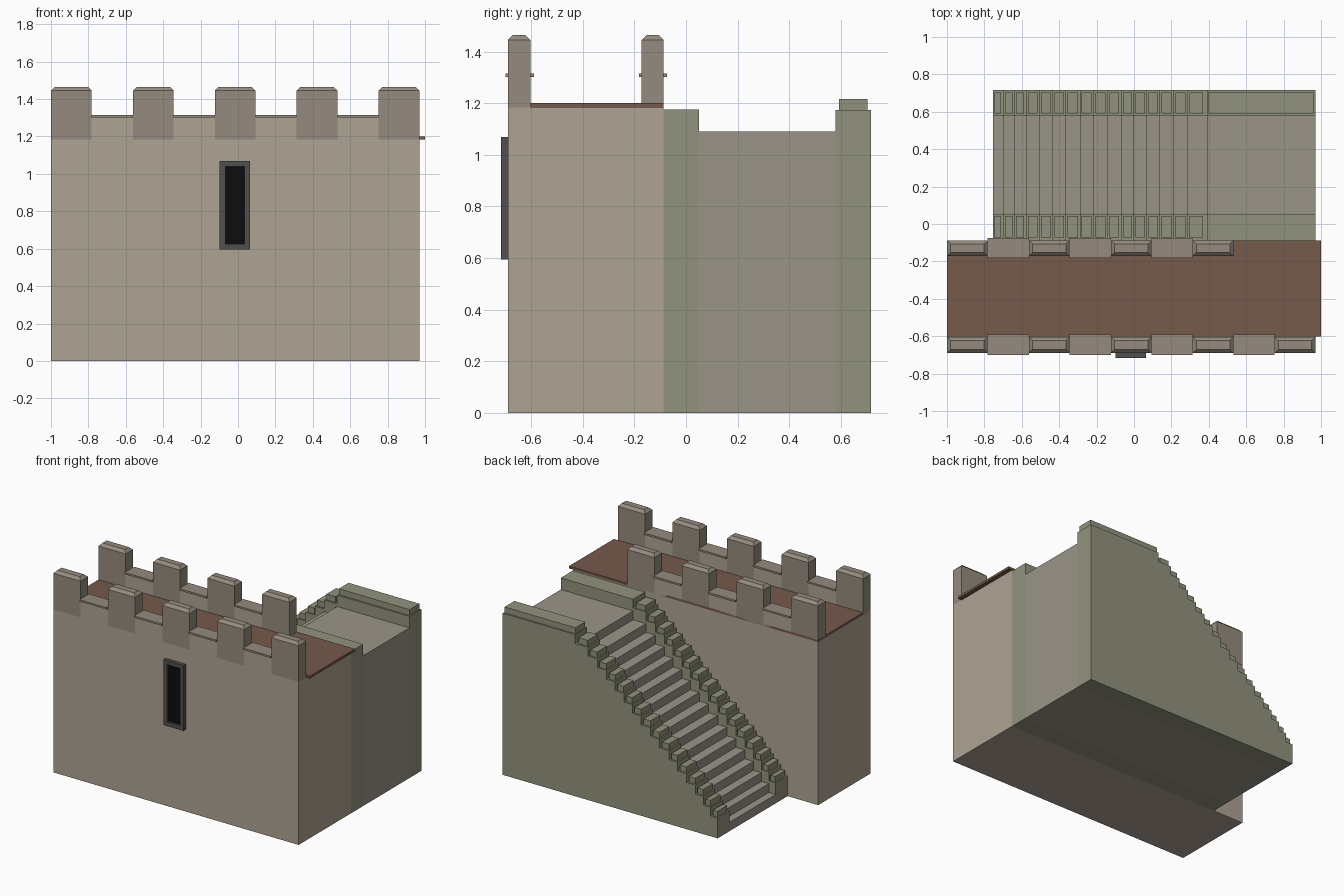
import bpy, bmesh

if "Cube" in bpy.data.objects:
    bpy.data.objects.remove(bpy.data.objects["Cube"])

def material(name, r, g, b):
    m = bpy.data.materials.new(name)
    m.diffuse_color = (r, g, b, 1)
    m.use_nodes = True
    m.node_tree.nodes["Principled BSDF"].inputs["Base Color"].default_value = m.diffuse_color
    return m

SAND = material("sandstone", 0.43, 0.37, 0.30)
MERLON = material("merlon_stone", 0.30, 0.26, 0.21)
STEP = material("step_stone", 0.33, 0.30, 0.25)
MOSS = material("mossy_stone", 0.29, 0.29, 0.21)
WOOD = material("walkway_wood", 0.18, 0.10, 0.07)
IRON = material("iron", 0.08, 0.08, 0.08)
DARK = material("dark_opening", 0.004, 0.004, 0.004)

def finish(name, bm, mat):
    bmesh.ops.recalc_face_normals(bm, faces=bm.faces)
    me = bpy.data.meshes.new(name)
    bm.to_mesh(me)
    bm.free()
    me.materials.append(mat)
    ob = bpy.data.objects.new(name, me)
    bpy.context.collection.objects.link(ob)
    return ob

def box(name, x0, x1, y0, y1, z0, z1, mat, chamfer=0):
    """Box, with optional chamfer round its top."""
    bm = bmesh.new()
    c = chamfer
    rings = [(0, z0), (0, z1)] if not c else [(0, z0), (0, z1 - c), (c, z1)]
    loops = [[bm.verts.new(p) for p in ((x0 + i, y0 + i, z), (x1 - i, y0 + i, z),
                                        (x1 - i, y1 - i, z), (x0 + i, y1 - i, z))]
             for i, z in rings]
    bm.faces.new(loops[0])
    bm.faces.new(loops[-1])
    for a, b in zip(loops, loops[1:]):
        for k in range(4):
            bm.faces.new((a[k], a[(k + 1) % 4], b[(k + 1) % 4], b[k]))
    return finish(name, bm, mat)

def extrude_xz(name, pts, y0, y1, mat):
    """Profile in x and z, extruded along y."""
    bm = bmesh.new()
    f = bm.faces.new([bm.verts.new((x, y0, z)) for x, z in pts])
    r = bmesh.ops.extrude_face_region(bm, geom=[f])
    bmesh.ops.translate(bm, vec=(0, y1 - y0, 0),
                        verts=[v for v in r["geom"] if isinstance(v, bmesh.types.BMVert)])
    return finish(name, bm, mat)

# Main wall and wooden walkway
box("main_wall", -1, 0.97, -0.69, -0.087, 0, 1.183, SAND)
box("walkway", -1, 1, -0.602, -0.087, 1.183, 1.2, WOOD)

# Battlements: merlons with low capped parapets between them
W, PITCH = 0.218, 0.438
for side, count, y0, y1 in (("front", 5, -0.69, -0.603), ("back", 4, -0.172, -0.087)):
    for i in range(count):
        x = -1 + i * PITCH
        box(f"{side}_merlon", x, x + W, y0, y1, 1.183, 1.465, MERLON, 0.02)
        if i < count - 1:
            box(f"{side}_parapet", x + W, x + PITCH, y0, y1, 1.183, 1.302, SAND)
            box(f"{side}_parapet_cap", x + W, x + PITCH, y0 - 0.01, y1 + 0.013,
                1.302, 1.315, MERLON)

# Arrow-slit window
box("window_left_jamb", -0.098, -0.068, -0.716, -0.69, 0.595, 1.07, IRON)
box("window_right_jamb", 0.034, 0.064, -0.716, -0.69, 0.595, 1.07, IRON)
box("window_sill", -0.068, 0.034, -0.716, -0.69, 0.595, 0.625, IRON)
box("window_lintel", -0.068, 0.034, -0.716, -0.69, 1.04, 1.07, IRON)
box("window_opening", -0.068, 0.034, -0.702, -0.69, 0.625, 1.04, DARK)

# Staircase: tread edges along x, rising to the landing
EDGES = [-0.755, -0.70, -0.64, -0.577, -0.507, -0.435, -0.365, -0.29, -0.217,
         -0.142, -0.07, -0.002, 0.068, 0.137, 0.211, 0.286, 0.39, 0.97]
RISE = 1.09 / 17

def stair_profile(lift):
    pts = [(0.97, 0), (EDGES[0], 0)]
    for i in range(17):
        z = RISE * (i + 1) + lift
        pts += [(EDGES[i], z), (EDGES[i + 1], z)]
    return pts

extrude_xz("steps_and_landing", stair_profile(0), 0.05, 0.58, STEP)
extrude_xz("inner_stair_wall", stair_profile(0.085), -0.087, 0.05, MOSS)
extrude_xz("outer_stair_wall", stair_profile(0.083), 0.58, 0.716, MOSS)

# Coping blocks on the stair walls, plus the long landing coping
for i in range(16):
    z = RISE * (i + 1) + 0.083
    a, b = EDGES[i] + 0.01, EDGES[i + 1] - 0.01
    if i == 15:
        b = 0.37
    box("inner_coping", a, b, -0.072, 0.043, z, z + 0.042, MOSS)
    box("outer_coping", a, b, 0.592, 0.704, z, z + 0.042, MOSS)
box("landing_coping", 0.395, 0.963, 0.592, 0.704, 1.173, 1.216, MOSS)
